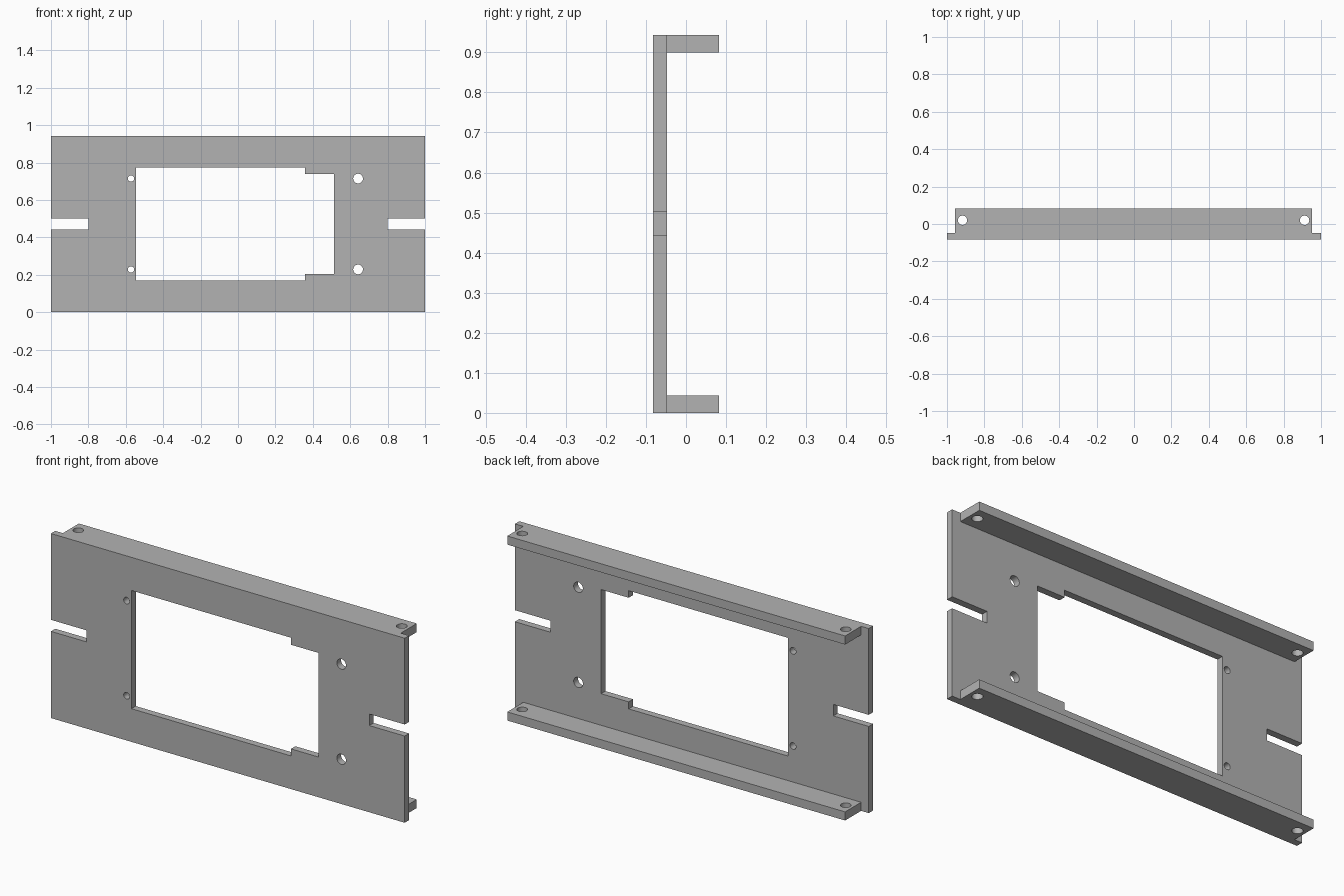
import bpy
import bmesh
from mathutils import Matrix

cube = bpy.data.objects.get("Cube")
if cube:
    bpy.data.objects.remove(cube, do_unlink=True)

HEIGHT = 0.943
MID = HEIGHT / 2
FRONT, PLATE_BACK, BACK = -0.082, -0.047, 0.082

grey = bpy.data.materials.new("plain_grey")
grey.use_nodes = True
colour = (0.45, 0.45, 0.45, 1)
grey.diffuse_color = colour
grey.node_tree.nodes["Principled BSDF"].inputs["Base Color"].default_value = colour


def add_object(name, bm):
    mesh = bpy.data.meshes.new(name)
    bm.to_mesh(mesh)
    bm.free()
    mesh.materials.append(grey)
    obj = bpy.data.objects.new(name, mesh)
    bpy.context.collection.objects.link(obj)
    return obj


def box(name, x, y, z):
    """Box from (low, high) ranges on each axis."""
    bm = bmesh.new()
    bmesh.ops.create_cube(bm, size=1)
    for v in bm.verts:
        v.co = [r[0] if c < 0 else r[1] for c, r in zip(v.co, (x, y, z))]
    return add_object(name, bm)


def rod(name, centre, radius, depth, axis):
    """Round cutter along the named axis."""
    bm = bmesh.new()
    turn = Matrix.Rotation(1.570796, 4, "X") if axis == "Y" else Matrix()
    bmesh.ops.create_cone(bm, cap_ends=True, segments=32, radius1=radius,
                          radius2=radius, depth=depth,
                          matrix=Matrix.Translation(centre) @ turn)
    return add_object(name, bm)


def combine(target, other, operation):
    """Apply a boolean and discard the helper."""
    other.hide_render = True
    mod = target.modifiers.new(operation.lower(), "BOOLEAN")
    mod.operation = operation
    mod.solver = "EXACT"
    mod.object = other
    bpy.context.view_layer.objects.active = target
    bpy.ops.object.modifier_apply(modifier=mod.name)
    bpy.data.objects.remove(other, do_unlink=True)


# Face plate with a rear flange along its top and bottom edges
bracket = box("mounting_bracket", (-1, 1), (FRONT, PLATE_BACK), (0, HEIGHT))
for z in ((0, 0.044), (HEIGHT - 0.044, HEIGHT)):
    flange = box("flange", (-0.957, 0.953), (FRONT + 0.015, BACK), z)
    combine(bracket, flange, "UNION")

# Stepped window
through = (-0.2, 0)
window = box("window_cutter", (-0.545, 0.357), through, (MID - 0.302, MID + 0.302))
step = box("step_cutter", (0.2, 0.513), through, (MID - 0.266, MID + 0.266))
combine(window, step, "UNION")
combine(bracket, window, "DIFFERENCE")

# Open slots at both ends
for x in ((-1.2, -0.8), (0.8, 1.2)):
    combine(bracket, box("slot_cutter", x, through, (0.443, 0.502)), "DIFFERENCE")

# Screw holes beside the window: small on the right, large on the left
for x, radius in ((-0.572, 0.017), (0.642, 0.026)):
    for z in (MID - 0.243, MID + 0.243):
        hole = rod("hole_cutter", (x, -0.065, z), radius, 0.2, "Y")
        combine(bracket, hole, "DIFFERENCE")

# Vertical holes through both flanges
for x in (-0.917, 0.912):
    hole = rod("flange_hole_cutter", (x, 0.02, MID), 0.025, 1.5, "Z")
    combine(bracket, hole, "DIFFERENCE")

# Smooth hole walls, crisp edges
bpy.ops.object.select_all(action="DESELECT")
bracket.select_set(True)
bpy.context.view_layer.objects.active = bracket
bpy.ops.object.shade_smooth_by_angle()
